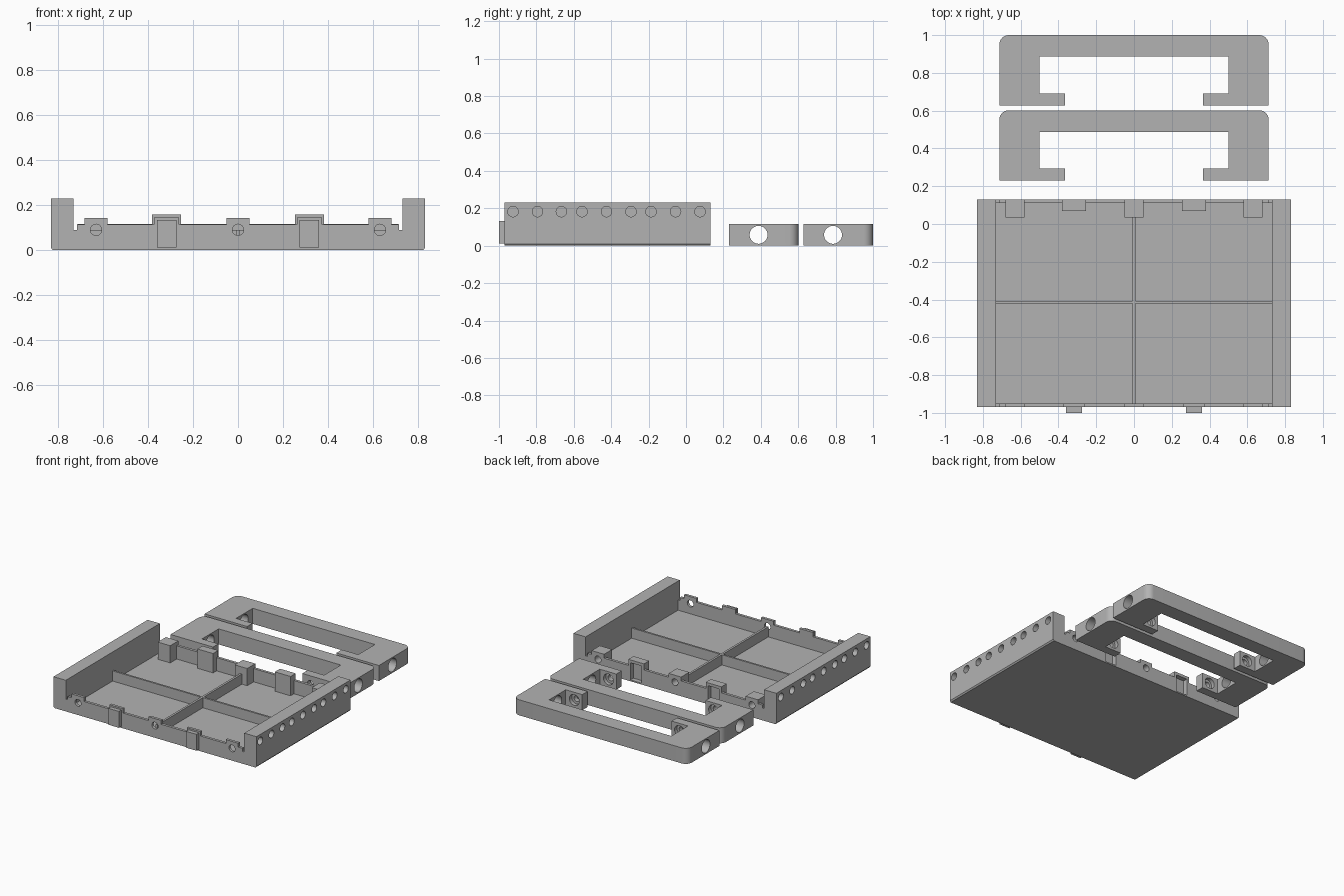
import bpy, bmesh, math
from mathutils import Matrix, Vector

if "Cube" in bpy.data.objects:
    bpy.data.objects.remove(bpy.data.objects["Cube"])

gray = bpy.data.materials.new("plain gray")
gray.diffuse_color = (0.45, 0.45, 0.45, 1)
gray.use_nodes = True
gray.node_tree.nodes["Principled BSDF"].inputs["Base Color"].default_value = gray.diffuse_color


def finish(name, bm):
    bmesh.ops.recalc_face_normals(bm, faces=bm.faces[:])
    me = bpy.data.meshes.new(name)
    bm.to_mesh(me)
    bm.free()
    me.materials.append(gray)
    ob = bpy.data.objects.new(name, me)
    bpy.context.collection.objects.link(ob)
    return ob


def box(name, x0, x1, y0, y1, z0, z1):
    bm = bmesh.new()
    bmesh.ops.create_cube(bm, size=1)
    for v in bm.verts:
        v.co = Vector((x1 if v.co.x > 0 else x0,
                       y1 if v.co.y > 0 else y0,
                       z1 if v.co.z > 0 else z0))
    return finish(name, bm)


def prism(name, pts, axis, a, b):
    """Extrude a profile: (x, z) along y, or (x, y) along z."""
    bm = bmesh.new()
    co = [(p, a, q) if axis == "y" else (p, q, a) for p, q in pts]
    f = bm.faces.new([bm.verts.new(c) for c in co])
    top = bmesh.ops.extrude_face_region(bm, geom=[f])["geom"]
    step = Vector((0, b - a, 0)) if axis == "y" else Vector((0, 0, b - a))
    bmesh.ops.translate(bm, vec=step, verts=[v for v in top if isinstance(v, bmesh.types.BMVert)])
    return finish(name, bm)


def rod(axis, start, length, r):
    """Cylinder cutter running from start along +x or +y."""
    bm = bmesh.new()
    rot = Matrix.Rotation(math.pi / 2, 4, "Y" if axis == "x" else "X")
    bmesh.ops.create_cone(bm, cap_ends=True, segments=32, radius1=r, radius2=r, depth=length, matrix=rot)
    half = Vector((length / 2, 0, 0)) if axis == "x" else Vector((0, length / 2, 0))
    bmesh.ops.translate(bm, vec=Vector(start) + half, verts=bm.verts[:])
    return finish("hole_cutter", bm)


def cut(objs, cutters):
    """Subtract cutters from every object, then delete them."""
    for ob in objs:
        for c in cutters:
            m = ob.modifiers.new("cut", "BOOLEAN")
            m.operation, m.solver, m.object = "DIFFERENCE", "EXACT", c
        deps = bpy.context.evaluated_depsgraph_get()
        me = bpy.data.meshes.new_from_object(ob.evaluated_get(deps))
        ob.modifiers.clear()
        ob.data = me
    for c in cutters:
        bpy.data.objects.remove(c)


Y0, Y1 = -0.97, 0.13
FLOOR, RAIL = 0.015, 0.113
SCREWS, CLIPS = (-0.63, 0, 0.63), (-0.317, 0.317)

# tray floor and crossed dividers
floor = box("tray_floor", -0.73, 0.73, Y0, Y1, 0, FLOOR)
box("long_divider", -0.73, 0.73, -0.422, -0.408, FLOOR, 0.09)
box("short_divider_front", -0.008, 0.008, -0.95, -0.422, FLOOR, 0.09)
box("short_divider_rear", -0.008, 0.008, -0.408, 0.035, FLOOR, 0.09)

# tall side walls with a row of blind holes
for s, side in ((1, "right"), (-1, "left")):
    wall = prism(side + "_wall", [(s * x, z) for x, z in
                 ((0.73, 0), (0.822, 0), (0.83, 0.01), (0.83, 0.23), (0.73, 0.23))], "y", Y0, Y1)
    holes = []
    for y in (-0.925, -0.794, -0.666, -0.556, -0.425, -0.294, -0.187, -0.056, 0.075):
        holes.append(rod("x", (0.77 if s > 0 else -0.85, y, 0.182), 0.08, 0.028))
    cut([wall], holes)

# front rail with raised tabs, drawn as one stepped outline
tabs = sorted([(x, 0.051, 0.142) for x in SCREWS] + [(x, 0.055, 0.145) for x in CLIPS])
outline = [(-0.73, FLOOR), (-0.73, 0.09), (-0.715, 0.09), (-0.715, RAIL)]
for x, w, h in tabs:
    outline += [(x - w, RAIL), (x - w, h), (x + w, h), (x + w, RAIL)]
outline += [(0.715, RAIL), (0.715, 0.09), (0.73, 0.09), (0.73, FLOOR)]
front = prism("front_rail", outline, "y", Y0, -0.95)
cut([front], [rod("y", (x, -1.0, 0.09), 0.1, 0.025) for x in SCREWS])

# front clips
for x in CLIPS:
    box("front_clip", x - 0.043, x + 0.043, -1.0, Y0, 0.012, 0.133)

# rear screw blocks with blind holes
for x in SCREWS:
    block = box("rear_screw_block", x - 0.051, x + 0.051, 0.035, Y1, FLOOR, 0.142)
    cut([block], [rod("y", (x, 0.06, 0.09), 0.1, 0.025)])

# rear socket blocks that receive the clips
for x in CLIPS:
    block = box("rear_socket_block", x - 0.064, x + 0.064, 0.07, Y1, FLOOR, 0.158)
    cut([block, floor], [box("socket_cutter", x - 0.046, x + 0.046, 0.095, 0.2, 0.01, 0.137)])

# rear rail pieces between the blocks
edges = [-0.715]
for x, w in sorted([(x, 0.051) for x in SCREWS] + [(x, 0.064) for x in CLIPS]):
    edges += [x - w, x + w]
edges.append(0.715)
for a, b in zip(edges[::2], edges[1::2]):
    box("rear_rail", a, b, 0.11, Y1, FLOOR, RAIL)
for s in (-1, 1):
    box("rear_rail_end", min(s * 0.715, s * 0.73), max(s * 0.715, s * 0.73), 0.11, Y1, FLOOR, 0.09)

# two loose handles with rounded back corners, side bores and lip screw holes
for y in (0.23, 0.628):
    half = [(0.365, 0), (0.713, 0)]
    for i in range(9):
        a = math.radians(90 * i / 8)
        half.append((0.663 + 0.05 * math.cos(a), 0.322 + 0.05 * math.sin(a)))
    inner = [(0.5, 0.258), (0.5, 0.063), (0.365, 0.063)]
    right = half
    left = [(-p, q) for p, q in reversed(half)]
    pts = right + left + [(-p, q) for p, q in reversed(inner)] + inner
    handle = prism("handle", [(p, q + y) for p, q in pts], "z", 0, 0.115)
    holes = []
    for s in (-1, 1):
        holes.append(rod("x", (0.48 if s > 0 else -0.75, y + 0.158, 0.058), 0.27, 0.048))
        holes.append(rod("y", (s * 0.43, y - 0.05, 0.058), 0.15, 0.022))
        holes.append(rod("y", (s * 0.43, y + 0.035, 0.058), 0.06, 0.04))
    cut([handle], holes)

# smooth bores, crisp edges
for ob in bpy.context.collection.objects:
    ob.select_set(True)
    bpy.context.view_layer.objects.active = ob
bpy.ops.object.shade_smooth_by_angle(angle=math.radians(30))
